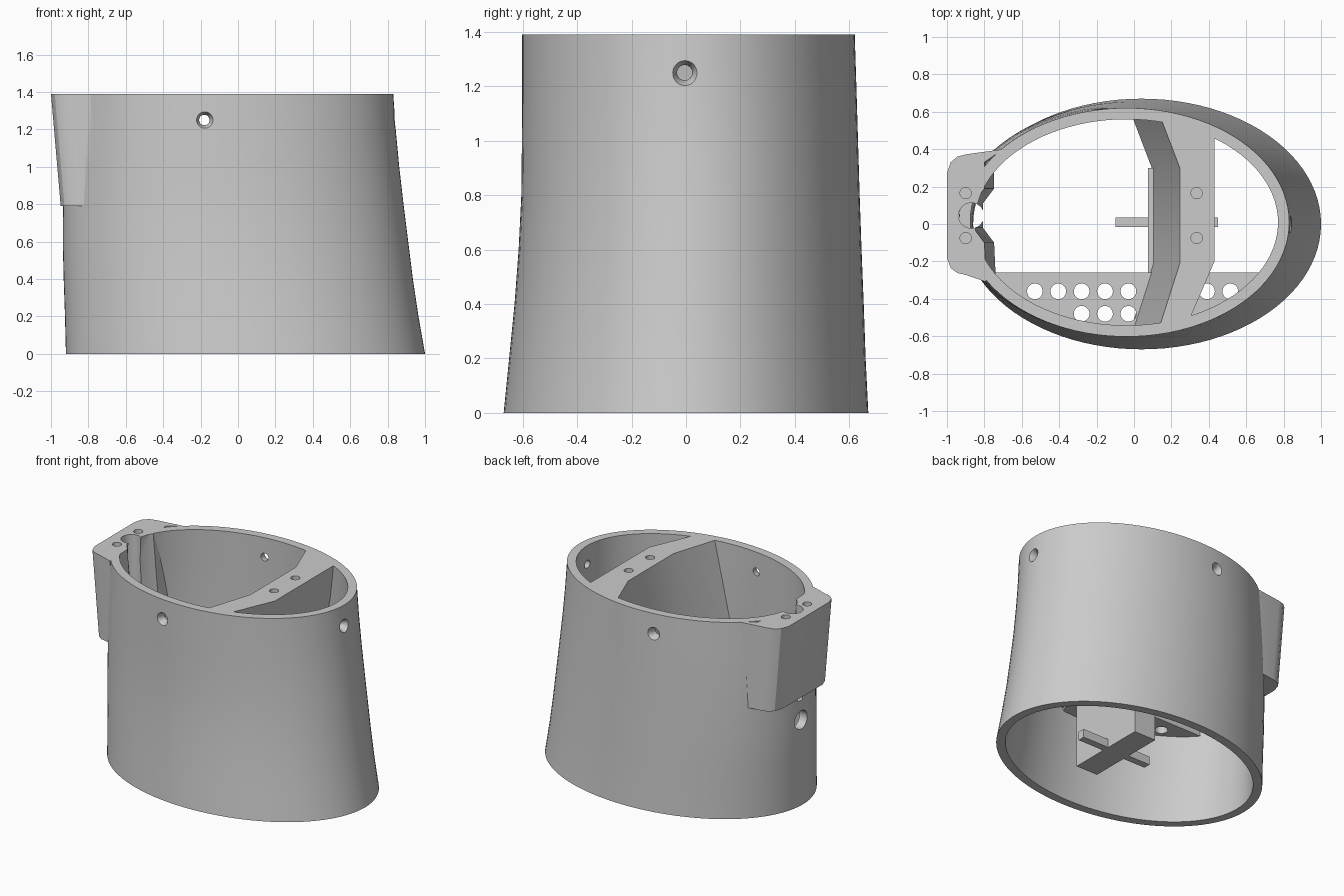
import bpy, bmesh, math
from mathutils import Vector

if "Cube" in bpy.data.objects:
    bpy.data.objects.remove(bpy.data.objects["Cube"])

TOP = 1.39
WALL = 0.06
SEG = 96


def finish(name, bm):
    bmesh.ops.recalc_face_normals(bm, faces=bm.faces)
    mesh = bpy.data.meshes.new(name)
    bm.to_mesh(mesh)
    bm.free()
    ob = bpy.data.objects.new(name, mesh)
    bpy.context.collection.objects.link(ob)
    return ob


def loft(name, rings, closed=False):
    """Skin equal-length rings; cap the ends, or join last to first."""
    bm = bmesh.new()
    vs = [[bm.verts.new(p) for p in r] for r in rings]
    n = len(vs[0])
    pairs = list(zip(vs, vs[1:])) + ([(vs[-1], vs[0])] if closed else [])
    for a, b in pairs:
        for i in range(n):
            j = (i + 1) % n
            bm.faces.new((a[i], a[j], b[j], b[i]))
    if not closed:
        bm.faces.new(vs[0])
        bm.faces.new(vs[-1])
    return finish(name, bm)


def prism(name, pts, z0, z1, shift=0.0):
    """Extrude a plan outline; shift slides the bottom along x."""
    return loft(name, [[(x + shift, y, z0) for x, y in pts],
                       [(x, y, z1) for x, y in pts]])


def box(name, x0, x1, y0, y1, z0, z1):
    return prism(name, [(x0, y0), (x1, y0), (x1, y1), (x0, y1)], z0, z1)


def rod(start, end, r1, r2=None):
    """Cylinder or cone between two points, used as a cutter."""
    a, b = Vector(start), Vector(end)
    bm = bmesh.new()
    bmesh.ops.create_cone(bm, cap_ends=True, segments=28, radius1=r1,
                          radius2=r1 if r2 is None else r2, depth=(b - a).length)
    rot = (b - a).to_track_quat('Z', 'Y').to_matrix()
    bmesh.ops.rotate(bm, matrix=rot, verts=bm.verts)
    bmesh.ops.translate(bm, vec=(a + b) / 2, verts=bm.verts)
    ob = finish("cutter", bm)
    ob.hide_render = True
    return ob


def boolean(ob, other, op='DIFFERENCE'):
    mod = ob.modifiers.new("bool", 'BOOLEAN')
    mod.operation = op
    mod.solver = 'EXACT'
    mod.object = other
    bpy.context.view_layer.objects.active = ob
    bpy.ops.object.modifier_apply(modifier=mod.name)
    bpy.data.objects.remove(other)


def oval(z, xl, xr, yf, yb, inset):
    cx, cy = (xl + xr) / 2, (yf + yb) / 2
    rx, ry = (xr - xl) / 2 - inset, (yb - yf) / 2 - inset
    return [(cx + rx * math.cos(t), cy + ry * math.sin(t), z)
            for t in (2 * math.pi * i / SEG for i in range(SEG))]


# Flared oval sleeve: z, left, right, front, back
SECTIONS = [(0, -.92, 1.0, -.67, .67), (.2, -.925, .965, -.65, .66),
            (.4, -.932, .935, -.63, .653), (.6, -.937, .91, -.615, .645),
            (.8, -.935, .885, -.605, .638), (1.0, -.93, .862, -.603, .632),
            (1.2, -.92, .843, -.602, .626), (TOP, -.91, .83, -.602, .62)]
outer = [oval(*s, 0) for s in SECTIONS]
inner = [oval(*s, WALL) for s in SECTIONS]
shell = loft("oval_shell", outer + inner[::-1], closed=True)

# Mounting lug leaning out at the upper left
lug_outline = [(-.70, .40), (-.90, .372), (-.945, .36), (-.98, .33), (-1, .27),
               (-1, -.18), (-.98, -.235), (-.945, -.262), (-.90, -.272),
               (-.79, -.31), (-.80, -.10), (-.86, -.02), (-.86, .11),
               (-.80, .19), (-.80, .33)]
boolean(shell, prism("lug", lug_outline, .79, TOP, .052), 'UNION')

# Cable channel, its exit hole, and lug screw holes
boolean(shell, rod((-.87, .045, .76), (-.87, .045, 1.5), .068))
boolean(shell, rod((-1.1, .04, .62), (-.7, .04, .62), .065))
for y in (-.075, .165):
    boolean(shell, rod((-.9, y, TOP - .2), (-.9, y, TOP + .1), .03))

# Countersunk side screws: surface point and inward direction
for p, d in (((-.18, -.597, 1.25), (0, 1, 0)), ((-.18, .62, 1.25), (0, -1, 0)),
             ((.839, -.005, 1.25), (-1, 0, 0))):
    p, d = Vector(p), Vector(d)
    boolean(shell, rod(p - d * .1, p + d * .15, .028))
    boolean(shell, rod(p - d * .02, p + d * .035, .056, .028))

# Leaning bulkhead with two screw holes
bar = [(.14, .575), (.245, .3), (.245, -.21), (.13, -.57), (.28, -.55),
       (.43, -.2), (.43, .49), (.30, .55)]
bulkhead = prism("cross_bulkhead", bar, .6, TOP, -.15)
for y in (-.075, .165):
    boolean(bulkhead, rod((.335, y, TOP - .2), (.335, y, TOP + .1), .03))

# Lower post and thin rib forming a cross at the base
post = box("lower_post", .075, .245, -.28, .3, .03, .65)
rib = box("base_rib", -.1, .45, -.015, .035, .03, .09)

# Perforated shelf along the front wall
n = 40
a0 = math.asin(.27 / .58)
arc = [(-.015 + .87 * math.cos(t), .012 + .58 * math.sin(t))
       for t in (math.pi + a0 + (math.pi - 2 * a0) * i / n for i in range(n + 1))]
shelf = prism("perforated_shelf", arc, .62, .68)
holes = [(x, -.36) for x in (-.53, -.405, -.28, -.155, -.03, .39, .515)]
holes += [(x, -.48) for x in (-.28, -.155, -.03)]
for x, y in holes:
    boolean(shelf, rod((x, y, .5), (x, y, .8), .042))

# Smooth curved walls, keep edges crisp
for ob in (shell, bulkhead, post, rib, shelf):
    bpy.ops.object.select_all(action='DESELECT')
    ob.select_set(True)
    bpy.context.view_layer.objects.active = ob
    bpy.ops.object.shade_smooth_by_angle(angle=math.radians(30))
